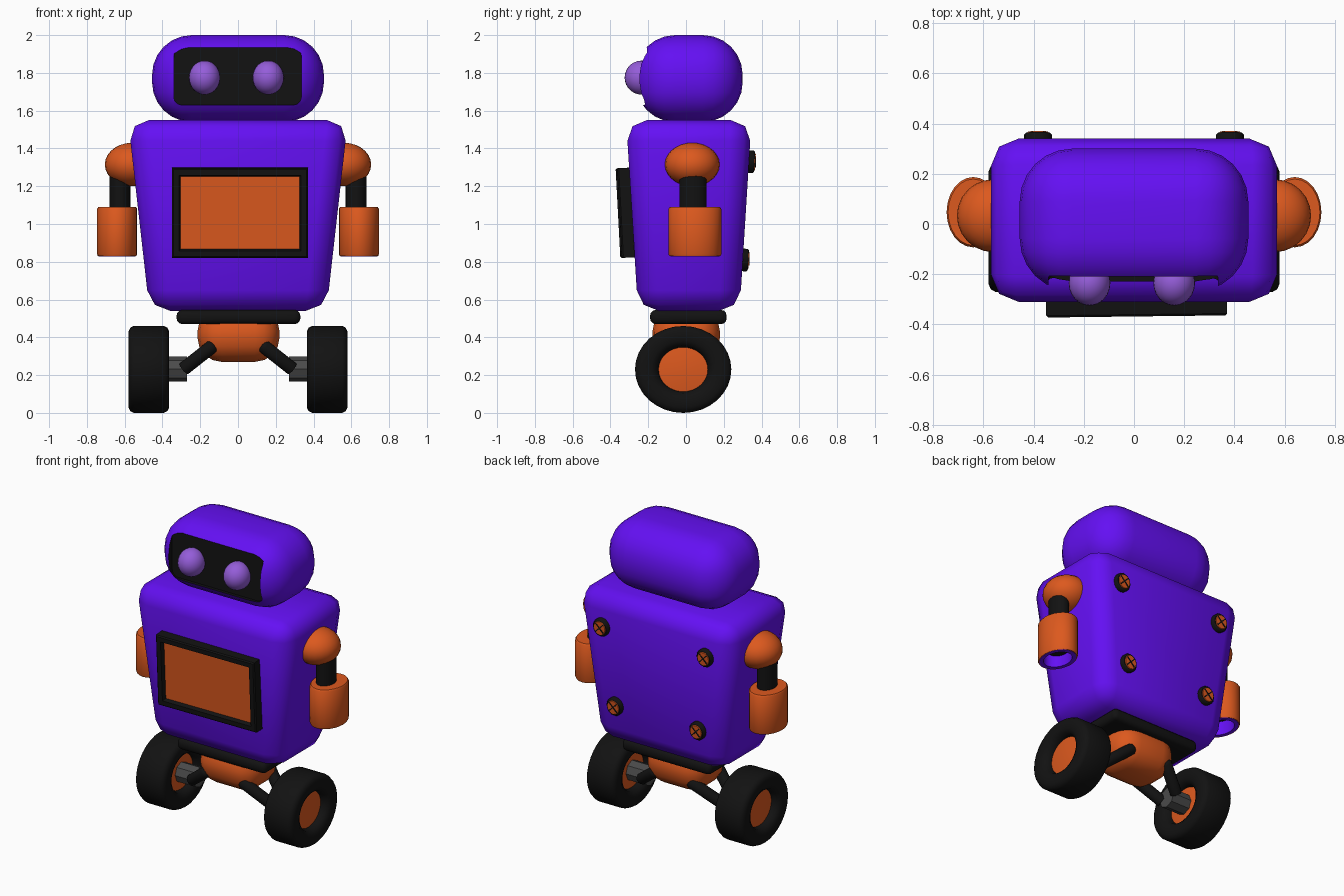
import bpy, bmesh, math
from mathutils import Vector, Matrix

if "Cube" in bpy.data.objects:
    bpy.data.objects.remove(bpy.data.objects["Cube"])


def material(name, rgb):
    m = bpy.data.materials.new(name)
    m.diffuse_color = (*rgb, 1)
    m.use_nodes = True
    m.node_tree.nodes["Principled BSDF"].inputs["Base Color"].default_value = m.diffuse_color
    return m


PURPLE = material("purple", (0.127, 0.005, 0.9))
ORANGE = material("orange", (0.72, 0.1, 0.013))
BLACK = material("black", (0.006, 0.006, 0.006))
LILAC = material("lilac", (0.3, 0.11, 0.7))
GREY = material("dark_grey", (0.07, 0.07, 0.07))


def finish(bm, name, mats, loc=(0, 0, 0), rot=(0, 0, 0), angle=50):
    bmesh.ops.recalc_face_normals(bm, faces=bm.faces)
    mesh = bpy.data.meshes.new(name)
    bm.to_mesh(mesh)
    bm.free()
    ob = bpy.data.objects.new(name, mesh)
    bpy.context.collection.objects.link(ob)
    for m in mats:
        mesh.materials.append(m)
    ob.location, ob.rotation_euler = loc, rot
    smooth(ob, angle)
    return ob


def smooth(ob, angle):
    bpy.ops.object.select_all(action='DESELECT')
    ob.select_set(True)
    bpy.context.view_layer.objects.active = ob
    bpy.ops.object.shade_smooth_by_angle(angle=math.radians(angle))


def box(name, lo, hi, mats, bevel=0, segs=2, taper=(1, 1), edges=None, angle=50):
    """Bevelled box between two corners; taper scales the bottom in x and y."""
    lo, hi = Vector(lo), Vector(hi)
    bm = bmesh.new()
    bmesh.ops.create_cube(bm, size=1)
    for v in bm.verts:
        if v.co.z < 0:
            v.co.x *= taper[0]
            v.co.y *= taper[1]
        v.co = Vector([c * s for c, s in zip(v.co, hi - lo)])
    if bevel:
        chosen = [e for e in bm.edges if edges is None or edges(e)]
        bmesh.ops.bevel(bm, geom=chosen, offset=bevel, segments=segs, profile=0.5,
                        affect='EDGES', clamp_overlap=True)
    return finish(bm, name, mats, (lo + hi) / 2, angle=angle)


def lathe(name, profile, mat, loc, axis='Z', stretch=(1, 1), sides=24, closed=False,
          rot=(0, 0, 0), angle=50):
    """Turn (height, radius) points round an axis; stretch makes it elliptical."""
    bm = bmesh.new()
    rings = [[bm.verts.new((r * stretch[0] * math.cos(2 * math.pi * i / sides),
                            r * stretch[1] * math.sin(2 * math.pi * i / sides), h))
              for i in range(sides)] for h, r in profile]
    pairs = list(zip(rings, rings[1:])) + ([(rings[-1], rings[0])] if closed else [])
    for a, b in pairs:
        for i in range(sides):
            j = (i + 1) % sides
            bm.faces.new((a[i], a[j], b[j], b[i]))
    if not closed:
        bm.faces.new(rings[0])
        bm.faces.new(rings[-1])
    if axis == 'X':    # local x becomes y, local y becomes z
        bm.transform(Matrix(((0, 0, 1, 0), (1, 0, 0, 0), (0, 1, 0, 0), (0, 0, 0, 1))))
    elif axis == 'Y':  # local x becomes z, local y becomes x
        bm.transform(Matrix(((0, 1, 0, 0), (0, 0, 1, 0), (1, 0, 0, 0), (0, 0, 0, 1))))
    return finish(bm, name, [mat], loc, rot, angle)


def ball(name, loc, radii, mat):
    bm = bmesh.new()
    bmesh.ops.create_uvsphere(bm, u_segments=24, v_segments=14, radius=1)
    bmesh.ops.scale(bm, vec=radii, verts=bm.verts)
    return finish(bm, name, [mat], loc)


def rod(name, a, b, r, mat):
    """Rod from a to b with a rounded far end."""
    a, b = Vector(a), Vector(b)
    n = (b - a).length
    ob = lathe(name, [(0, r), (n - r * .6, r), (n - r * .2, r * .75), (n, r * .3)], mat, a, sides=12)
    ob.rotation_euler = (b - a).to_track_quat('Z', 'Y').to_euler()
    return ob


# Head with a black recessed visor pocket
head = box("head", (-.455, -.268, 1.54), (.455, .3, 2), [PURPLE, BLACK], .21, 6)
cutter = box("visor_cutter", (-.34, -.5, 1.63), (.335, -.207, 1.935), [PURPLE, BLACK], .04, 3,
             edges=lambda e: abs(e.verts[0].co.y - e.verts[1].co.y) > .1)
for p in cutter.data.polygons:
    p.material_index = 1
mod = head.modifiers.new("visor", 'BOOLEAN')
mod.operation, mod.solver, mod.object = 'DIFFERENCE', 'EXACT', cutter
bpy.context.view_layer.objects.active = head
bpy.ops.object.modifier_apply(modifier=mod.name)
bpy.data.objects.remove(cutter)
smooth(head, 32)
for x, n in ((-.177, "right"), (.16, "left")):
    ball("eye_" + n, (x, -.235, 1.775), (.083, .09, .09), LILAC)

# Tapered torso
box("torso", (-.582, -.317, .54), (.582, .347, 1.55), [PURPLE], .11, 2, (.805, .81), angle=60)

# Chest screen: black frame with an orange panel sunk into it
bm = bmesh.new()
bmesh.ops.create_cube(bm, size=1)
bmesh.ops.scale(bm, vec=(.72, .08, .475), verts=bm.verts)
front = min(bm.faces, key=lambda f: f.calc_center_median().y)
bmesh.ops.inset_region(bm, faces=[front], thickness=.01, depth=.008)
bmesh.ops.inset_region(bm, faces=[front], thickness=.042)
bmesh.ops.inset_region(bm, faces=[front], thickness=.012, depth=-.025)
front.material_index = 1
finish(bm, "chest_screen", [BLACK, ORANGE], (.01, -.308, 1.06), (math.radians(3), 0, .012), 15)

# Waist plate and pelvis
box("waist_plate", (-.325, -.19, .47), (.33, .215, .545), [BLACK], .03, 3)
box("pelvis", (-.215, -.178, .27), (.22, .18, .56), [ORANGE], .13, 4)

# Back screws: black rim, orange cap, crossed slot
for s in (-1, 1):
    for x, y, z in ((.382, .333, 1.33), (.305, .3, .81)):
        tilt = math.radians(-3.5)
        c = Vector((s * x, y, z))
        parts = (("screw_rim", .057, .03, BLACK), ("screw_cap", .047, .034, ORANGE))
        for name, r, h, m in parts:
            lathe(name, [(-.03, r), (h - .008, r), (h, r * .88)], m, c, 'Y', (1.05, .97), 16,
                  rot=(tilt, 0, 0))
        for k in (-1, 1):
            slot = box("screw_slot", (-.04, -.002, -.0035), (.04, .002, .0035), [BLACK])
            slot.location = c + Vector((0, .035, 0))
            slot.rotation_euler = (tilt, k * math.pi / 4, 0)

for s, side in ((-1, "right_"), (1, "left_")):
    # Arm: shoulder, upper arm and open cuff with purple lining
    ball(side + "shoulder", (s * .56, .033, 1.315), (.145, .145, .115), ORANGE)
    oval = (1, 1.32)
    lathe(side + "upper_arm", [(.9, .055), (1.27, .055)], BLACK, (s * .625, .037, 0), stretch=oval)
    c = (s * .64, .047, 0)
    lathe(side + "forearm", [(.835, .088), (.83, .102), (.84, .106), (1.08, .106), (1.09, .1),
                             (1.09, .02), (1.05, .02), (1.05, .088)], ORANGE, c,
          stretch=oval, closed=True)
    lathe(side + "cuff_lining", [(.829, .076), (.829, .098), (1.06, .088), (1.06, .076)], PURPLE, c,
          stretch=oval, closed=True)
    lathe(side + "cuff_core", [(.92, .078), (.94, .078)], BLACK, c, stretch=oval)

    # Wheel: slightly oval tyre and recessed hub
    w = (s * .472, -.015, .23)
    half = [(.055, .13), (.09, .14), (.107, .17), (.108, .222), (.098, .245), (.08, .255)]
    prof = half + [(-h, r) for h, r in reversed(half)]
    tyre_shape = (1, .902)
    lathe(side + "tyre", prof, BLACK, w, 'X', tyre_shape, 32, closed=True)
    lathe(side + "hub", [(-.065, .06), (-.055, .138), (.055, .138), (.065, .06)], ORANGE, w, 'X',
          tyre_shape, 32)

    # Axle block and two struts to the pelvis
    lathe(side + "axle", [(-.07, .066), (.07, .066)], GREY, (s * .34, -.015, .232), 'X', sides=8,
          angle=20)
    for y in (-1, 1):
        rod(side + "strut", (s * .285, -.01 + y * .065, .235), (s * .12, y * .145, .365), .037, BLACK)
